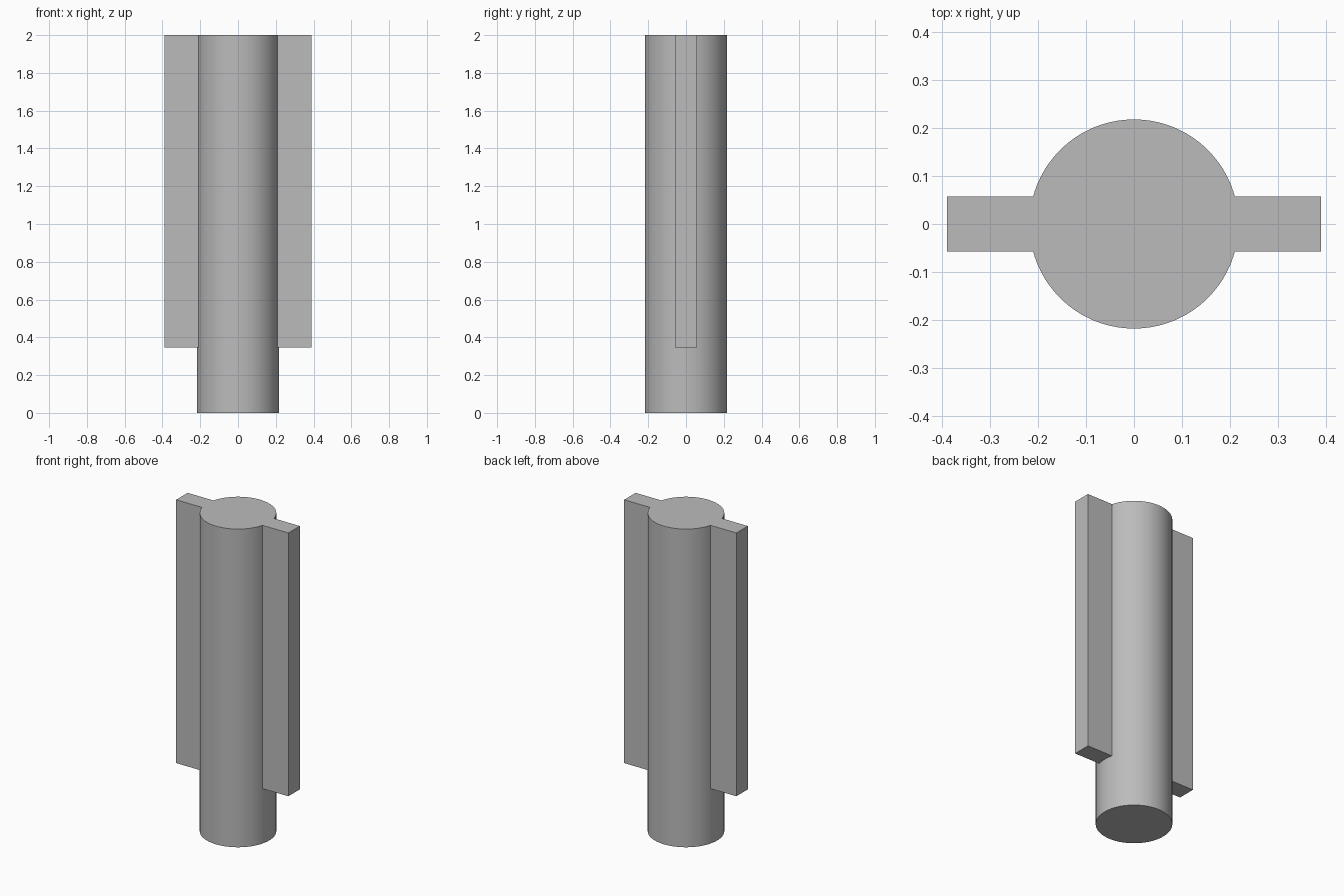
import bpy, bmesh
from math import asin, cos, sin, pi, radians

if "Cube" in bpy.data.objects:
    bpy.data.objects.remove(bpy.data.objects["Cube"], do_unlink=True)

RADIUS, HEIGHT = 0.218, 2.0
FIN_REACH, FIN_HALF, FIN_BASE = 0.39, 0.057, 0.345
FIN_STEPS, BODY_STEPS = 10, 54

# Plain grey
grey = bpy.data.materials.new("plain_grey")
grey.use_nodes = True
colour = (0.5, 0.5, 0.5, 1)
grey.diffuse_color = colour
grey.node_tree.nodes["Principled BSDF"].inputs["Base Color"].default_value = colour

bm = bmesh.new()
edge = asin(FIN_HALF / RADIUS)


def ring_pair(points, low, high):
    """Two matching rows of vertices."""
    return [[bm.verts.new((x, y, z)) for x, y in points] for z in (low, high)]


def walls(low, high, closed=False):
    """Quads between two rows."""
    n = len(low)
    for i in range(n if closed else n - 1):
        j = (i + 1) % n
        bm.faces.new((low[i], low[j], high[j], high[i]))


def arc(start, end, steps):
    angles = [start + (end - start) * i / steps for i in range(steps)]
    return [(RADIUS * cos(t), RADIUS * sin(t)) for t in angles]


# Round shaft below the fins
circle = []
for turn in (0, pi):
    circle += arc(turn - edge, turn + edge, FIN_STEPS)
    circle += arc(turn + edge, turn + pi - edge, BODY_STEPS)
bottom, middle = ring_pair(circle, 0, FIN_BASE)
walls(bottom, middle, closed=True)
bm.faces.new(bottom[::-1])

# Shaft and fins above, sharing one flat top
top = []
half = FIN_STEPS + BODY_STEPS
for side, start in ((1, 0), (-1, half)):
    root = middle[start:start + FIN_STEPS + 1]
    body = [middle[(start + FIN_STEPS + i) % (2 * half)] for i in range(BODY_STEPS + 1)]
    tips = [(side * FIN_REACH, -side * FIN_HALF), (side * FIN_REACH, side * FIN_HALF)]
    tip_low, tip_high = ring_pair(tips, FIN_BASE, HEIGHT)
    body_high = [bm.verts.new((v.co.x, v.co.y, HEIGHT)) for v in body]
    walls(body, body_high)
    bm.faces.new(root + tip_low[::-1])
    top.append((root, tip_low, tip_high, body_high))

outline = []
for i, (root, tip_low, tip_high, body_high) in enumerate(top):
    before = top[i - 1][3][-1]
    walls([root[0]] + tip_low + [root[-1]], [before] + tip_high + [body_high[0]])
    outline += tip_high + body_high
bm.faces.new(outline)
bmesh.ops.recalc_face_normals(bm, faces=bm.faces)

mesh = bpy.data.meshes.new("finned_shaft")
bm.to_mesh(mesh)
bm.free()
mesh.materials.append(grey)
shaft = bpy.data.objects.new("finned_shaft", mesh)
bpy.context.collection.objects.link(shaft)

# Smooth round wall, crisp fin edges
bpy.context.view_layer.objects.active = shaft
shaft.select_set(True)
bpy.ops.object.shade_smooth_by_angle(angle=radians(30))
